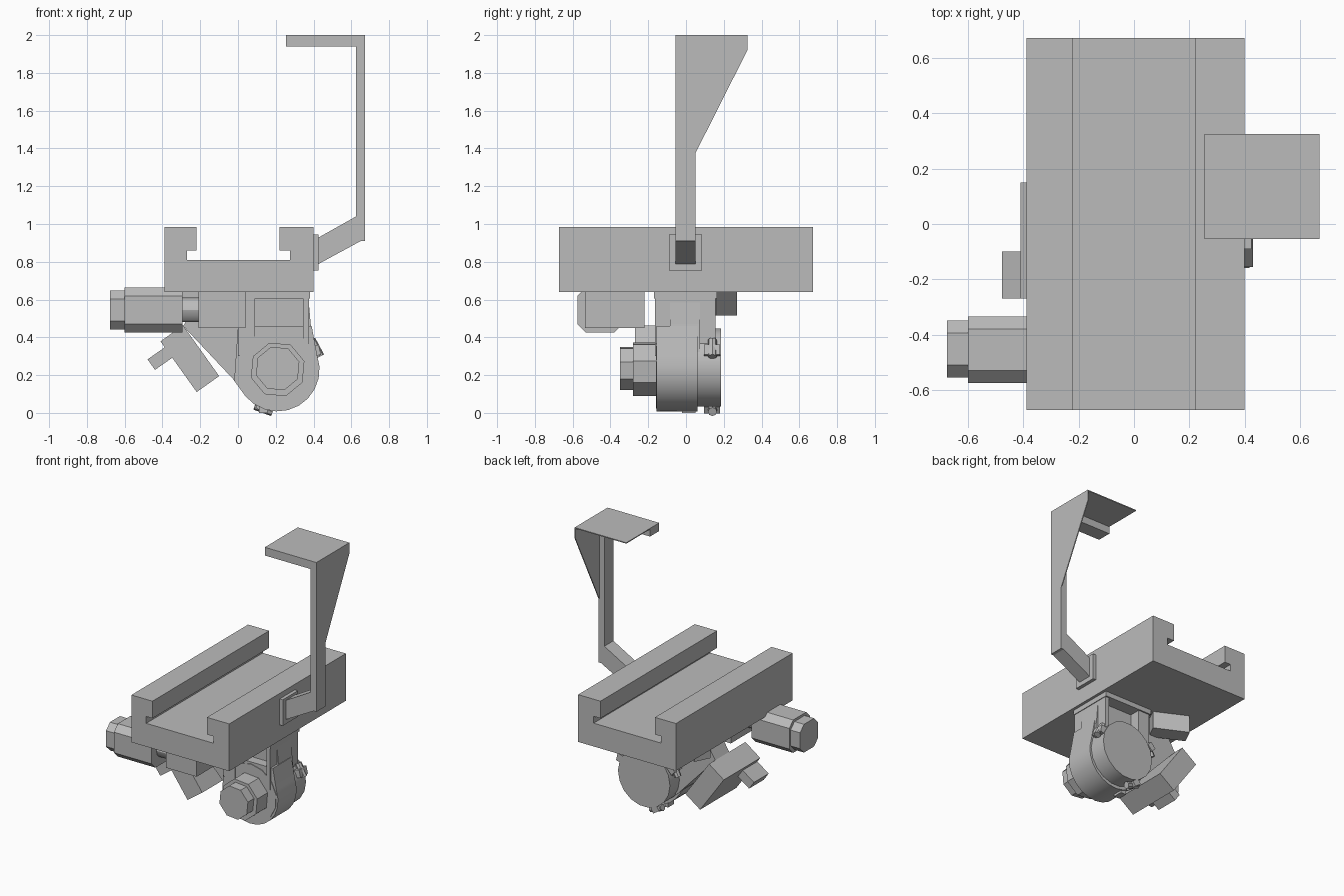
import bpy
import bmesh
from math import radians, pi, cos, sin
from mathutils import Matrix, Vector

cube = bpy.data.objects.get("Cube")
if cube:
    bpy.data.objects.remove(cube, do_unlink=True)

grey = bpy.data.materials.new("plain_grey")
grey.use_nodes = True
colour = (0.5, 0.5, 0.5, 1)
grey.diffuse_color = colour
grey.node_tree.nodes["Principled BSDF"].inputs["Base Color"].default_value = colour


def prism(name, points, low, high, axis="y", smooth=False):
    """Extrude a profile along an axis: (x, z) along y, or (y, z) along x."""
    place = (lambda a, b, t: (a, t, b)) if axis == "y" else (lambda a, b, t: (t, a, b))
    bm = bmesh.new()
    face = bm.faces.new([bm.verts.new(place(a, b, low)) for a, b in points])
    new = bmesh.ops.extrude_face_region(bm, geom=[face])["geom"]
    shift = Vector(place(0, 0, high - low))
    bmesh.ops.translate(bm, vec=shift, verts=[v for v in new if isinstance(v, bmesh.types.BMVert)])
    bmesh.ops.recalc_face_normals(bm, faces=bm.faces)
    mesh = bpy.data.meshes.new(name)
    bm.to_mesh(mesh)
    bm.free()
    mesh.materials.append(grey)
    obj = bpy.data.objects.new(name, mesh)
    bpy.context.collection.objects.link(obj)
    if smooth:
        bpy.ops.object.select_all(action="DESELECT")
        obj.select_set(True)
        bpy.context.view_layer.objects.active = obj
        bpy.ops.object.shade_smooth_by_angle(angle=radians(30))
    return obj


def rect(a0, a1, b0, b1):
    return [(a0, b0), (a1, b0), (a1, b1), (a0, b1)]


def ring(a, b, radius, sides, turn=0.0):
    return [(a + radius * cos(turn + 2 * pi * i / sides),
             b + radius * sin(turn + 2 * pi * i / sides)) for i in range(sides)]


def chamfered(a, b, half, cut):
    h, k = half, half - cut
    return [(a + u, b + v) for u, v in
            [(h, -k), (h, k), (k, h), (-k, h), (-h, k), (-h, -k), (-k, -h), (k, -h)]]


def spin(obj, axis, degrees, location):
    """Turn an object built around the origin and put it in place."""
    obj.data.transform(Matrix.Translation(location) @ Matrix.Rotation(radians(degrees), 4, axis))


# Slotted rail
prism("slotted_rail", [(-0.39, 0.64), (0.4, 0.64), (0.4, 0.985), (0.22, 0.985),
                       (0.22, 0.86), (0.275, 0.86), (0.275, 0.81), (-0.27, 0.81),
                       (-0.27, 0.86), (-0.22, 0.86), (-0.22, 0.985), (-0.39, 0.985)],
      -0.673, 0.673)

# Upright arm with its top sheet and side web
prism("arm_mount", rect(-0.09, 0.085, 0.755, 0.945), 0.4, 0.425, "x")
prism("arm", [(0.42, 0.785), (0.65, 0.91), (0.672, 0.91), (0.672, 2), (0.255, 2),
              (0.255, 1.94), (0.625, 1.94), (0.625, 1.04), (0.42, 0.925)], -0.055, 0.05)
prism("arm_top_sheet", rect(0.255, 0.672, 1.993, 2), -0.055, 0.325)
prism("arm_side_web", [(0.045, 1.365), (0.325, 1.92), (0.325, 2), (0.045, 2)], 0.665, 0.672, "x")

# Side motor with shaft and gearbox
prism("motor_cap", chamfered(-0.453, 0.545, 0.103, 0.045), -0.677, -0.59, "x")
prism("motor_body", chamfered(-0.455, 0.545, 0.12, 0.045), -0.6, -0.295, "x")
prism("motor_shaft", ring(-0.455, 0.545, 0.065, 12), -0.3, -0.2, "x", True)
prism("motor_gearbox", rect(-0.535, -0.22, 0.45, 0.64), -0.208, 0.04, "x")

# Bracket under the rail
prism("bracket_web", [(-0.29, 0.46), (0.02, 0.13), (0.2, 0.1), (0.41, 0.25),
                      (0.385, 0.47), (0.37, 0.64), (-0.18, 0.64)], -0.085, 0.075)
prism("bracket_flange", rect(-0.01, 0.38, 0.605, 0.645), -0.17, 0.165)
for side, x0, x1 in (("left", 0.345, 0.375), ("right", 0.0, 0.09)):
    prism("bracket_rib_" + side, [(x0, 0.3), (x1, 0.3), (x1, 0.64), (x0, 0.64)], -0.165, 0.155)

# Pivot hub, rear drum and front knob
hub = [(0.21 + 0.222 * cos(radians(d)), 0.23 + 0.222 * sin(radians(d)))
       for d in range(-140, 21, 16)]
prism("pivot_hub", hub + [(0.39, 0.46), (0.0, 0.46), (-0.02, 0.17)], -0.155, 0.06, smooth=True)
prism("pivot_rim", ring(0.21, 0.235, 0.212, 14, 0.2), -0.16, 0.0)
prism("rear_drum", ring(0.21, 0.24, 0.21, 18), 0.06, 0.185, smooth=True)
prism("knob_base", ring(0.21, 0.23, 0.148, 8, 0.3), -0.28, -0.15)
prism("knob_end", ring(0.21, 0.235, 0.12, 8, 0.3), -0.35, -0.275)
prism("hub_foot", rect(0.11, 0.155, 0.0, 0.05), -0.02, 0.05)

# Clamp bolts around the rear drum
for i, angle in enumerate((28, 152, 250)):
    reach = 0.25 if angle < 200 else 0.215
    spot = (0.21 + reach * cos(radians(angle)) - 0.02 * (angle == 28), 0.14,
            0.225 + reach * sin(radians(angle)))
    head = prism(f"bolt_head_{i}", rect(-0.02, 0.02, -0.04, 0.015), -0.045, 0.04)
    spin(head, "Y", 90 - angle - 75, spot)
    stem = prism(f"bolt_stem_{i}", ring(0, 0, 0.024, 8), -0.05, 0.05, "x")
    spin(stem, "Y", 90 - angle, spot)

# Slanted lower motor, a block with a stub
block = prism("lower_motor", rect(-0.165, 0.165, -0.073, 0.073), -0.27, 0.15)
spin(block, "Y", 54.5, (-0.255, 0, 0.287))
stub = prism("lower_motor_stub", rect(-0.06, 0.06, -0.034, 0.034), -0.27, -0.1)
spin(stub, "Y", -35, (-0.41, 0, 0.29))

# Small box behind the bracket
box = prism("rear_box", rect(-0.125, 0.125, 0.515, 0.642), -0.06, 0.06)
spin(box, "Z", -26, (-0.17, 0.16, 0))
